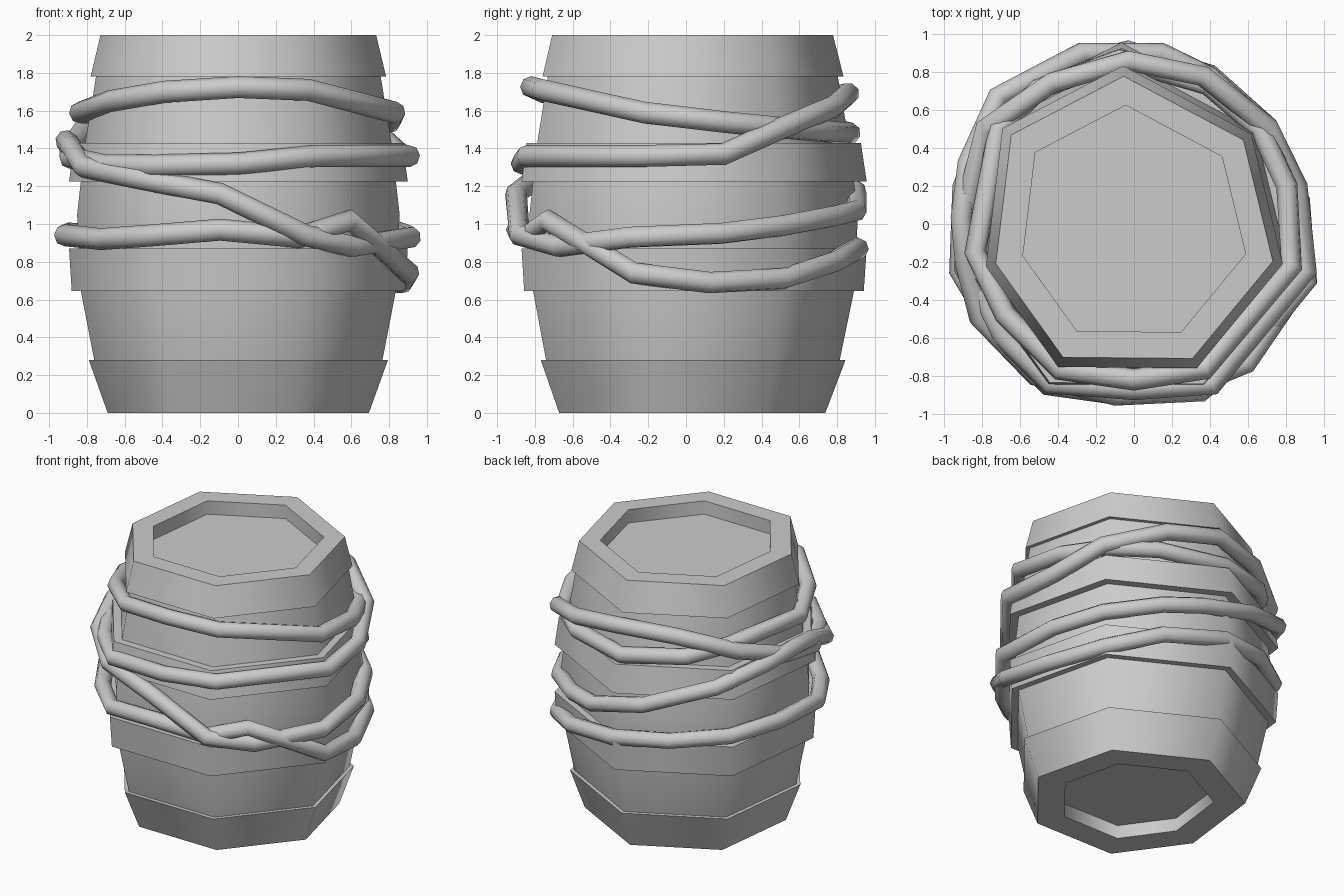
import bpy
import math
from math import radians, cos, sin

ROPE_RADIUS = 0.058
# Uneven seven-sided cross-section: (angle, relative radius) of each corner
CORNERS = [(94, 1.02), (144, 1.045), (196, .99), (242, 1.04),
           (293.5, 1.01), (345, .99), (37.5, .95)]
SIDES = len(CORNERS)

cube = bpy.data.objects.get("Cube")
if cube:
    bpy.data.objects.remove(cube, do_unlink=True)

# Single plain grey for everything
grey = bpy.data.materials.new("plain_grey")
grey.use_nodes = True
colour = (0.6, 0.6, 0.6, 1)
grey.diffuse_color = colour
grey.node_tree.nodes["Principled BSDF"].inputs["Base Color"].default_value = colour


def finish(obj, angle):
    """Assign the material and smooth all but the sharp edges."""
    obj.data.materials.clear()
    obj.data.materials.append(grey)
    bpy.ops.object.select_all(action='DESELECT')
    obj.select_set(True)
    bpy.context.view_layer.objects.active = obj
    bpy.ops.object.shade_smooth_by_angle(angle=radians(angle))


def lathe(name, profile, closed=False):
    """Sweep a (radius, height) profile, listed bottom to top on the outside."""
    verts, rings = [], []
    for radius, z in profile:
        if radius == 0:
            rings.append([len(verts)] * SIDES)
            verts.append((0, 0, z))
            continue
        rings.append([len(verts) + i for i in range(SIDES)])
        for angle, scale in CORNERS:
            a, r = radians(angle), radius * scale
            verts.append((r * cos(a), r * sin(a), z))
    pairs = list(zip(rings, rings[1:]))
    if closed:
        pairs.append((rings[-1], rings[0]))
    faces = []
    for low, high in pairs:
        for i in range(SIDES):
            j = (i + 1) % SIDES
            loop = [low[i], low[j], high[j], high[i]]
            faces.append(list(dict.fromkeys(loop)))
    mesh = bpy.data.meshes.new(name)
    mesh.from_pydata(verts, [], faces)
    obj = bpy.data.objects.new(name, mesh)
    bpy.context.collection.objects.link(obj)
    finish(obj, 62)


def hoop(name, low, high, inner):
    """Solid ring between two (radius, height) corners."""
    lathe(name, [(inner, low[1]), low, high, (inner, high[1])], closed=True)


def rope(name, path):
    """Closed tube through (angle, radius, height) points."""
    curve = bpy.data.curves.new(name, 'CURVE')
    curve.dimensions = '3D'
    curve.bevel_depth = ROPE_RADIUS
    curve.bevel_resolution = 2
    spline = curve.splines.new('POLY')
    spline.points.add(len(path) - 1)
    spline.use_cyclic_u = True
    for point, (angle, radius, z) in zip(spline.points, path):
        a = radians(angle)
        point.co = (radius * cos(a), radius * sin(a), z, 1)
    obj = bpy.data.objects.new(name, curve)
    bpy.context.collection.objects.link(obj)
    bpy.ops.object.select_all(action='DESELECT')
    obj.select_set(True)
    bpy.context.view_layer.objects.active = obj
    bpy.ops.object.convert(target='MESH')
    finish(bpy.context.view_layer.objects.active, 60)


# Barrel body with flared rims and sunken ends
lathe("barrel_body", [
    (0, .1), (.52, .1), (.52, 0), (.725, 0), (.83, .28),
    (.8, .28), (.875, .65), (.895, 1.05), (.85, 1.43), (.79, 1.78),
    (.82, 1.78), (.765, 2), (.615, 2), (.615, 1.9), (0, 1.9)])

# Two belly hoops
hoop("lower_hoop", (.925, .645), (.94, .87), .8)
hoop("upper_hoop", (.94, 1.225), (.91, 1.43), .8)

# Four slack rope rings, crossing one another
rope("top_rope", [
    (270, .82, 1.725), (296, .85, 1.71), (345, .86, 1.59), (14, .83, 1.54),
    (37, .83, 1.51), (62, .83, 1.49), (95, .87, 1.48), (125, .87, 1.52),
    (145, .87, 1.59), (190, .85, 1.59), (215, .83, 1.65), (243, .86, 1.7)])
rope("upper_rope", [
    (270, .87, 1.32), (296, .94, 1.36), (345, .94, 1.36), (13, .88, 1.37),
    (36, .87, 1.51), (65, .86, 1.62), (92, .86, 1.69), (120, .86, 1.67),
    (147, .93, 1.56), (175, .89, 1.4), (195, .92, 1.35), (220, .91, 1.31),
    (242, .95, 1.31)])
rope("slanted_rope", [
    (264, .905, 1.16), (292, .95, .94), (312, .9, .88), (342, .96, .93),
    (12, .88, .95), (36, .86, .99), (63, .87, 1.04), (81, .91, 1.07),
    (107, .94, 1.17), (137, .98, 1.33), (160, .93, 1.41), (178, .91, 1.44),
    (193, .91, 1.41), (211, .95, 1.3), (237, .95, 1.24)])
rope("lower_rope", [
    (264, .9, .97), (291, .9, .93), (309, .94, 1.02), (343, .945, .74),
    (8, .88, .69), (36, .87, .71), (63, .88, .8), (92, .91, .87),
    (118, .92, .91), (143, .95, .94), (168, .92, .95), (195, .95, .94),
    (218, .92, .92), (242, .96, .94)])
